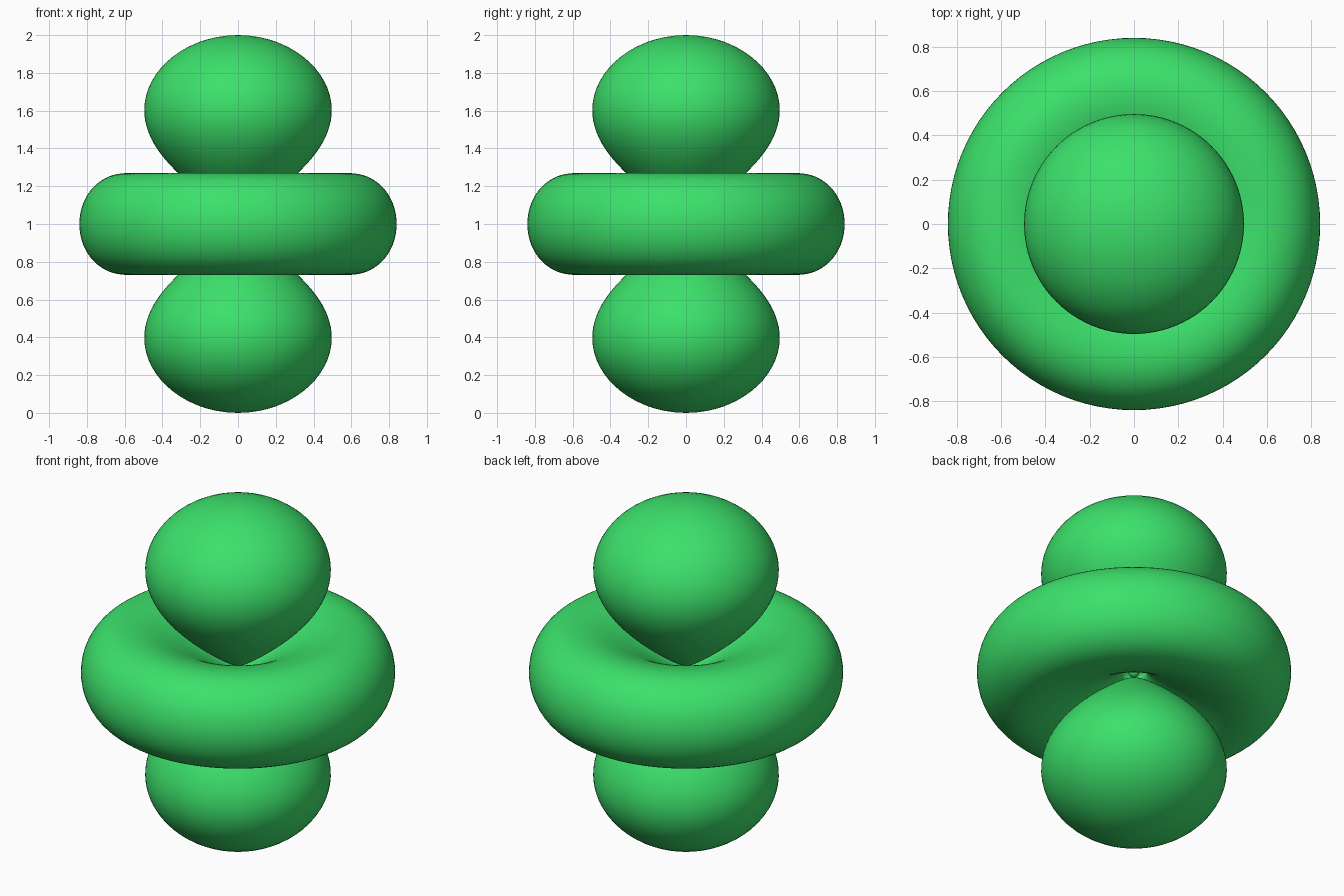
import bpy, bmesh, math

cube = bpy.data.objects.get("Cube")
if cube:
    bpy.data.objects.remove(cube, do_unlink=True)

DECAY = 6.51                        # radial falloff of the shape
LEVEL = 2 * math.exp(-DECAY)        # surface level, puts the lobe tip at distance 1
PEAK = 2 / DECAY                    # distance where the field is strongest
STEPS, SIDES = 48, 96

green = bpy.data.materials.new("bright green")
green.use_nodes = True
colour = (0.045, 0.75, 0.147, 1)
green.diffuse_color = colour
green.node_tree.nodes["Principled BSDF"].inputs["Base Color"].default_value = colour


def ratio(r):
    return LEVEL * math.exp(DECAY * r) / r ** 2


def solve(inside, outside, target):
    """Distance at which the surface crosses its axis of symmetry."""
    for _ in range(50):
        mid = (inside + outside) / 2
        if ratio(mid) < target:
            inside = mid
        else:
            outside = mid
    return inside


def profile(sign, target):
    """Half section as (radius, height) points from inner to outer end."""
    near, far = solve(PEAK, 0.001, target), solve(PEAK, 1.5, target)
    points = []
    for i in range(STEPS + 1):
        r = near + (far - near) * (1 - math.cos(math.pi * i / STEPS)) / 2
        cos2 = min(1, max(0, (1 + sign * ratio(r)) / 3))
        if i in (0, STEPS):
            cos2 = 1 if sign > 0 else 0
        points.append((r * math.sqrt(1 - cos2), r * math.sqrt(cos2)))
    return points


def finish(name, bm):
    bmesh.ops.remove_doubles(bm, verts=bm.verts, dist=0.00005)
    bmesh.ops.recalc_face_normals(bm, faces=bm.faces)
    for face in bm.faces:
        face.smooth = True
    mesh = bpy.data.meshes.new(name)
    bm.to_mesh(mesh)
    bm.free()
    mesh.materials.append(green)
    obj = bpy.data.objects.new(name, mesh)
    obj.location.z = 1
    bpy.context.collection.objects.link(obj)


def lathe(name, points, closed=False):
    bm = bmesh.new()
    verts = [bm.verts.new((x, 0, z)) for x, z in points]
    edges = [bm.edges.new(pair) for pair in zip(verts, verts[1:])]
    if closed:
        edges.append(bm.edges.new((verts[-1], verts[0])))
    bmesh.ops.spin(bm, geom=verts + edges, cent=(0, 0, 0), axis=(0, 0, 1),
                   angle=2 * math.pi, steps=SIDES, use_merge=False)
    finish(name, bm)


# Teardrop lobes above and below, tips meeting near the middle
lobe = profile(1, 2)
lathe("upper_lobe", lobe)
lathe("lower_lobe", [(x, -z) for x, z in lobe])

# Ring around the waist, its section mirrored in height
half = profile(-1, 1)
lathe("waist_ring", half + [(x, -z) for x, z in half[-2:0:-1]], closed=True)

# Tiny ball at the centre
ball = bmesh.new()
bmesh.ops.create_uvsphere(ball, u_segments=16, v_segments=10, radius=0.03)
finish("centre_ball", ball)
